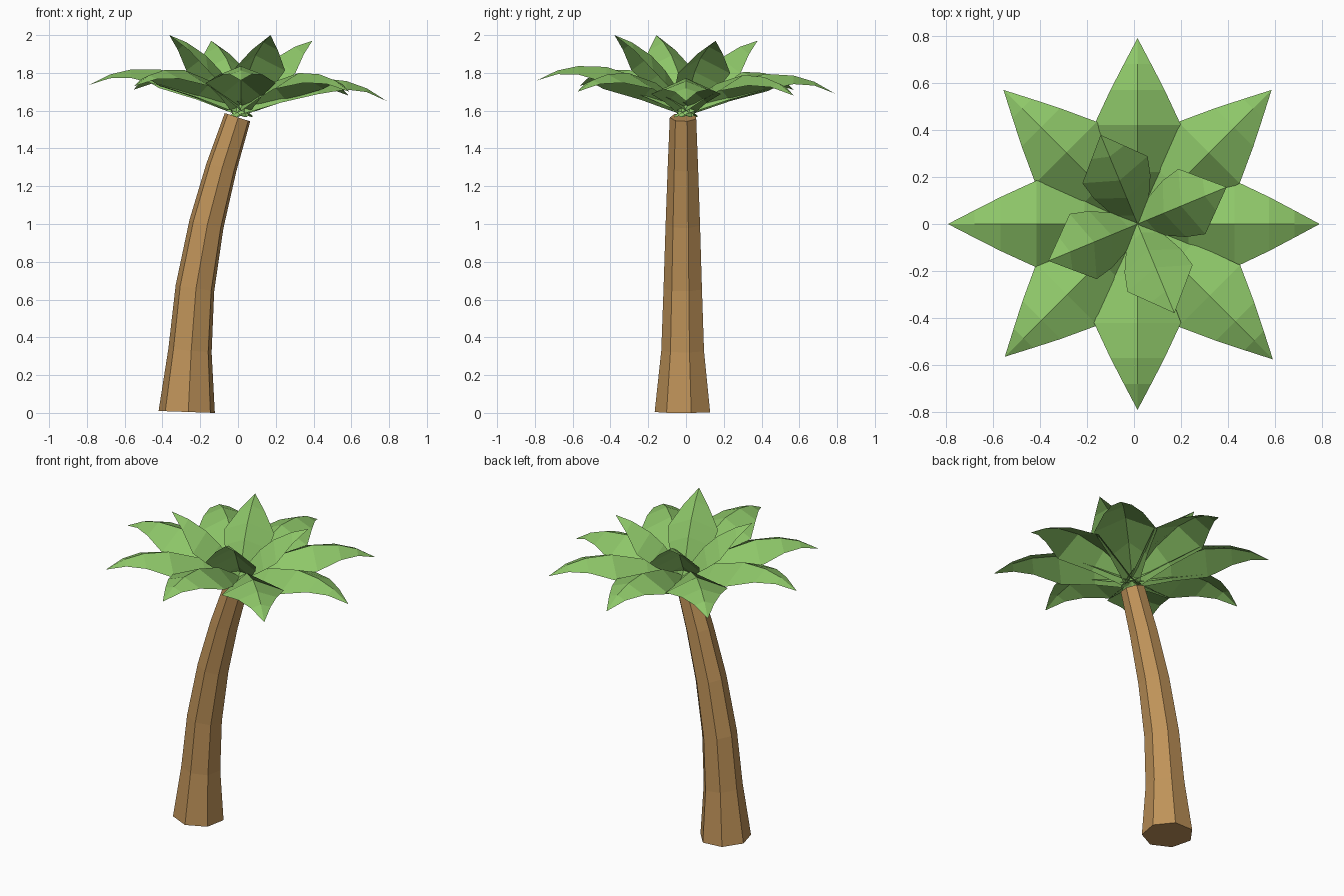
import bpy, bmesh
from math import sin, cos, radians, tau

if "Cube" in bpy.data.objects:
    bpy.data.objects.remove(bpy.data.objects["Cube"])


def material(name, rgb):
    m = bpy.data.materials.new(name)
    m.diffuse_color = (*rgb, 1)
    m.use_nodes = True
    m.node_tree.nodes["Principled BSDF"].inputs["Base Color"].default_value = m.diffuse_color
    return m


def add_object(name, bm, mat):
    me = bpy.data.meshes.new(name)
    bm.to_mesh(me)
    bm.free()
    me.materials.append(mat)
    ob = bpy.data.objects.new(name, me)
    bpy.context.collection.objects.link(ob)
    return ob


bark = material("bark", (0.52, 0.29, 0.10))
green = material("leaf_green", (0.27, 0.57, 0.14))

# Trunk: seven-sided rings along a leaning path (x, z, radius, tilt)
path = [(-0.27, 0.005, 0.153, 2), (-0.253, 0.33, 0.118, 5),
        (-0.227, 0.66, 0.106, 9), (-0.166, 1.0, 0.095, 14),
        (-0.087, 1.3, 0.084, 16), (-0.002, 1.565, 0.073, 18)]
bm = bmesh.new()
rings = []
for cx, cz, r, tilt in path:
    t = radians(tilt)
    ring = []
    for i in range(7):
        a = radians(15.4) + tau * i / 7
        ring.append(bm.verts.new((cx + r * cos(a) * cos(t),
                                  -0.013 + r * sin(a),
                                  cz - r * cos(a) * sin(t))))
    rings.append(ring)
for lo, hi in zip(rings, rings[1:]):
    for i in range(7):
        j = (i + 1) % 7
        bm.faces.new((lo[i], lo[j], hi[j], hi[i]))
bm.faces.new(rings[0][::-1])
bm.faces.new(rings[-1])
add_object("trunk", bm, bark)


# Leaf: raised midrib with lowered edges; stations are
# (reach, height, half width, edge shift outward, edge drop)
def leaf(name, stations, angle, scale, tip_dz):
    ca, sa = cos(radians(angle)), sin(radians(angle))
    reach = stations[-1][0]
    bm = bmesh.new()

    def vert(r, side, z):
        r *= scale
        return bm.verts.new((0.015 + r * ca - side * sa,
                             r * sa + side * ca, z))

    rows = []
    for r, z, w, out, drop in stations:
        z += tip_dz * max(r, 0) / reach
        mid = vert(r, 0, z)
        if w == 0:
            rows.append((mid, mid, mid))
        else:
            rows.append((vert(r + out, -w, z - drop), mid,
                         vert(r + out, w, z - drop)))
    for a, b in zip(rows, rows[1:]):
        for k in (0, 1):
            corners = [a[k], b[k], b[k + 1], a[k + 1]]
            bm.faces.new(list(dict.fromkeys(corners)))
    add_object(name, bm, green)


# Outer crown: eight arching leaves, each with its own length and droop
outer = [(-0.06, 1.575, 0.03, 0, 0.01), (0.07, 1.665, 0.06, 0, 0.06),
         (0.22, 1.75, 0.11, 0, 0.09), (0.42, 1.805, 0.185, 0, 0.085),
         (0.57, 1.80, 0.115, 0, 0.045), (0.68, 1.77, 0.058, 0, 0.02),
         (0.79, 1.71, 0, 0, 0)]
variation = [(0.98, -0.06), (1.02, -0.03), (1.0, -0.02), (1.02, 0.0),
             (1.02, 0.025), (1.01, 0.02), (1.0, 0.05), (1.03, -0.01)]
for i, (scale, dz) in enumerate(variation):
    leaf(f"outer_leaf_{i + 1}", outer, 45 * i, scale, dz)

# Inner crown: four short upright leaves
inner = [(-0.05, 1.59, 0.03, 0.0, 0.01), (0.04, 1.70, 0.08, 0.03, 0.04),
         (0.12, 1.81, 0.13, 0.05, 0.07), (0.20, 1.885, 0.15, 0.05, 0.08),
         (0.31, 1.95, 0.075, 0.02, 0.04), (0.41, 1.985, 0, 0, 0)]
for i, dz in enumerate((-0.015, -0.015, 0.015, 0.015)):
    leaf(f"inner_leaf_{i + 1}", inner, 22.5 + 90 * i, 1.0, dz)
